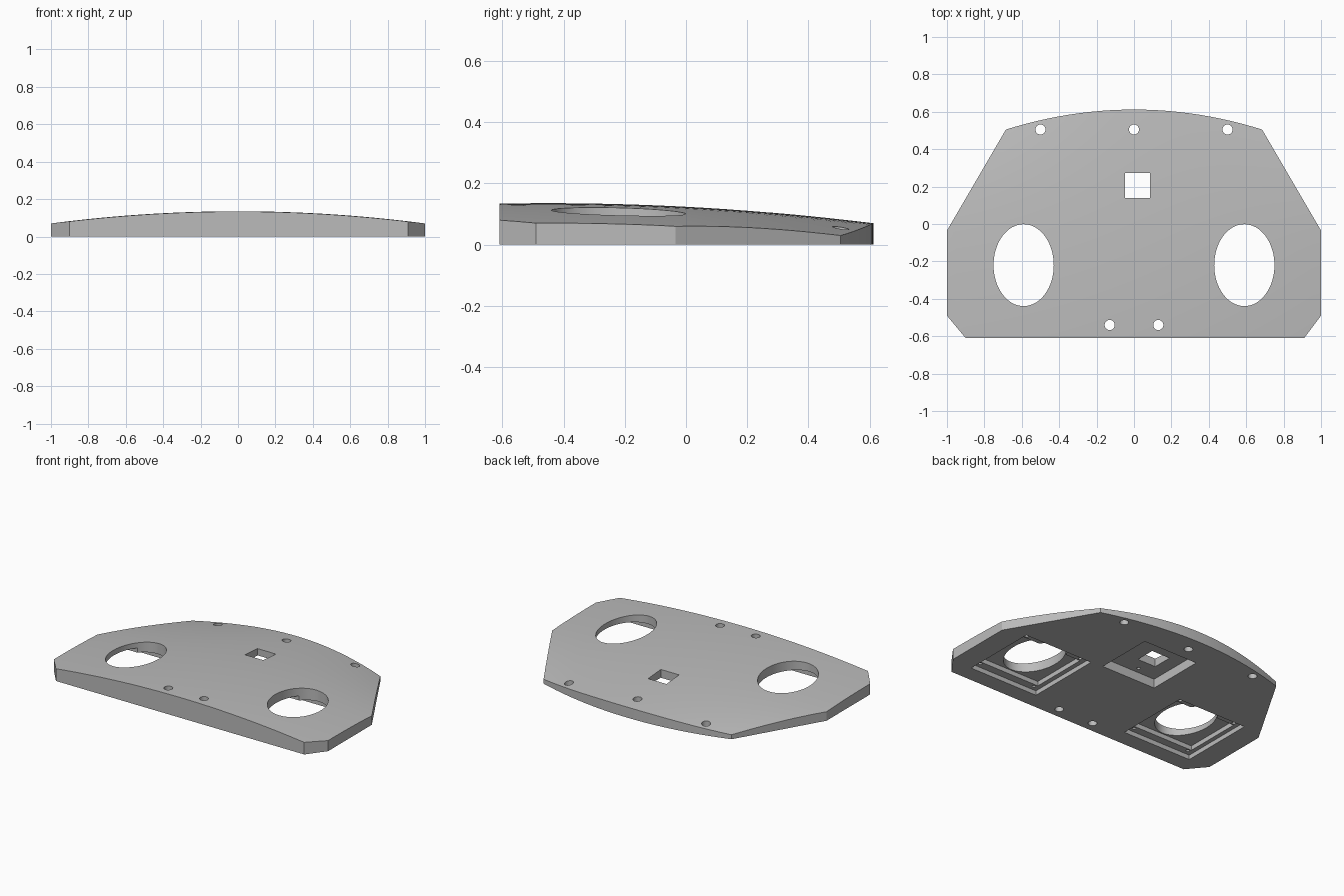
import bpy
import bmesh
from math import pi, cos, sin

cube = bpy.data.objects.get("Cube")
if cube:
    bpy.data.objects.remove(cube, do_unlink=True)

grey = bpy.data.materials.new("plain grey")
grey.use_nodes = True
grey.diffuse_color = (0.5, 0.5, 0.5, 1)
grey.node_tree.nodes["Principled BSDF"].inputs["Base Color"].default_value = (0.5, 0.5, 0.5, 1)


def crown(x, y):
    """Height of the domed top, falling off faster at the back corners."""
    z = 0.135 - 0.065 * x * x - 0.058 * (y + 0.45) ** 2
    return max(0.012, z - 0.134 * x * x * max(0, y + 0.2) ** 3)


def to_object(name, bm):
    bmesh.ops.recalc_face_normals(bm, faces=bm.faces)
    mesh = bpy.data.meshes.new(name)
    bm.to_mesh(mesh)
    bm.free()
    mesh.materials.append(grey)
    obj = bpy.data.objects.new(name, mesh)
    bpy.context.collection.objects.link(obj)
    return obj


def prism(name, points, z0, z1):
    bm = bmesh.new()
    face = bm.faces.new([bm.verts.new((x, y, z0)) for x, y in points])
    new = bmesh.ops.extrude_face_region(bm, geom=[face])["geom"]
    bmesh.ops.translate(bm, vec=(0, 0, z1 - z0),
                        verts=[v for v in new if isinstance(v, bmesh.types.BMVert)])
    return to_object(name, bm)


def box(x0, x1, y0, y1):
    return [(x0, y0), (x1, y0), (x1, y1), (x0, y1)]


def ellipse(cx, cy, rx, ry, n):
    return [(cx + rx * cos(2 * pi * i / n), cy + ry * sin(2 * pi * i / n)) for i in range(n)]


# Domed slab, larger than the finished outline
bm = bmesh.new()
bmesh.ops.create_grid(bm, x_segments=44, y_segments=28, size=1)
for v in bm.verts:
    v.co.x *= 1.1
    v.co.y *= 0.7
rim = [e for e in bm.edges if e.is_boundary]
skirt = bmesh.ops.extrude_edge_only(bm, edges=rim)["geom"]
base = {v for v in skirt if isinstance(v, bmesh.types.BMVert)}
for v in bm.verts:
    v.co.z = 0 if v in base else crown(v.co.x, v.co.y)
bmesh.ops.holes_fill(bm, edges=[e for e in bm.edges if e.is_boundary])
plate = to_object("domed_plate", bm)


def cut(points, z0=-0.1, z1=0.3, operation='DIFFERENCE'):
    cutter = prism("cutter", points, z0, z1)
    cutter.hide_render = True
    mod = plate.modifiers.new("cut", 'BOOLEAN')
    mod.operation = operation
    mod.solver = 'EXACT'
    mod.object = cutter
    bpy.ops.object.modifier_apply(modifier=mod.name)
    bpy.data.objects.remove(cutter, do_unlink=True)


bpy.ops.object.select_all(action='DESELECT')
plate.select_set(True)
bpy.context.view_layer.objects.active = plate

# Outline: straight front, clipped corners, tapering sides and an arched back
arch = [(0.685 * t, 0.612 - 0.107 * t * t) for t in [1 - i / 12 for i in range(25)]]
outline = [(-1, -0.035), (-1, -0.49), (-0.9, -0.61), (0.91, -0.61), (1, -0.49), (1, -0.035)]
cut(outline + arch, operation='INTERSECT')

# Side pockets underneath: stepped recess, oval opening and corner screw holes
for s in (-1, 1):
    def side(x0, x1, y0, y1):
        return box(min(s * x0, s * x1), max(s * x0, s * x1), y0, y1)
    cut(side(0.345, 0.85, -0.5, 0.012), z1=0.03)
    cut(side(0.375, 0.822, -0.447, -0.055), z1=0.06)
    cut(ellipse(s * 0.59, -0.22, 0.161, 0.219, 64))
    for x in (0.39, 0.808):
        for y in (-0.465, -0.035):
            cut(ellipse(s * x, y, 0.011, 0.011, 12), z1=0.05)

# Centre pocket underneath with a square window and two screw holes
cut(box(-0.14, 0.26, 0.02, 0.41), z1=0.06)
cut(box(-0.048, 0.086, 0.14, 0.272))
for y in (0.06, 0.375):
    cut(ellipse(0.015, y, 0.011, 0.011, 12), z1=0.08)

# Round mounting holes
for x, y in [(-0.5, 0.505), (0, 0.505), (0.5, 0.505), (-0.13, -0.54), (0.13, -0.54)]:
    cut(ellipse(x, y, 0.027, 0.027, 24))

bpy.ops.object.shade_smooth_by_angle(angle=0.4)
